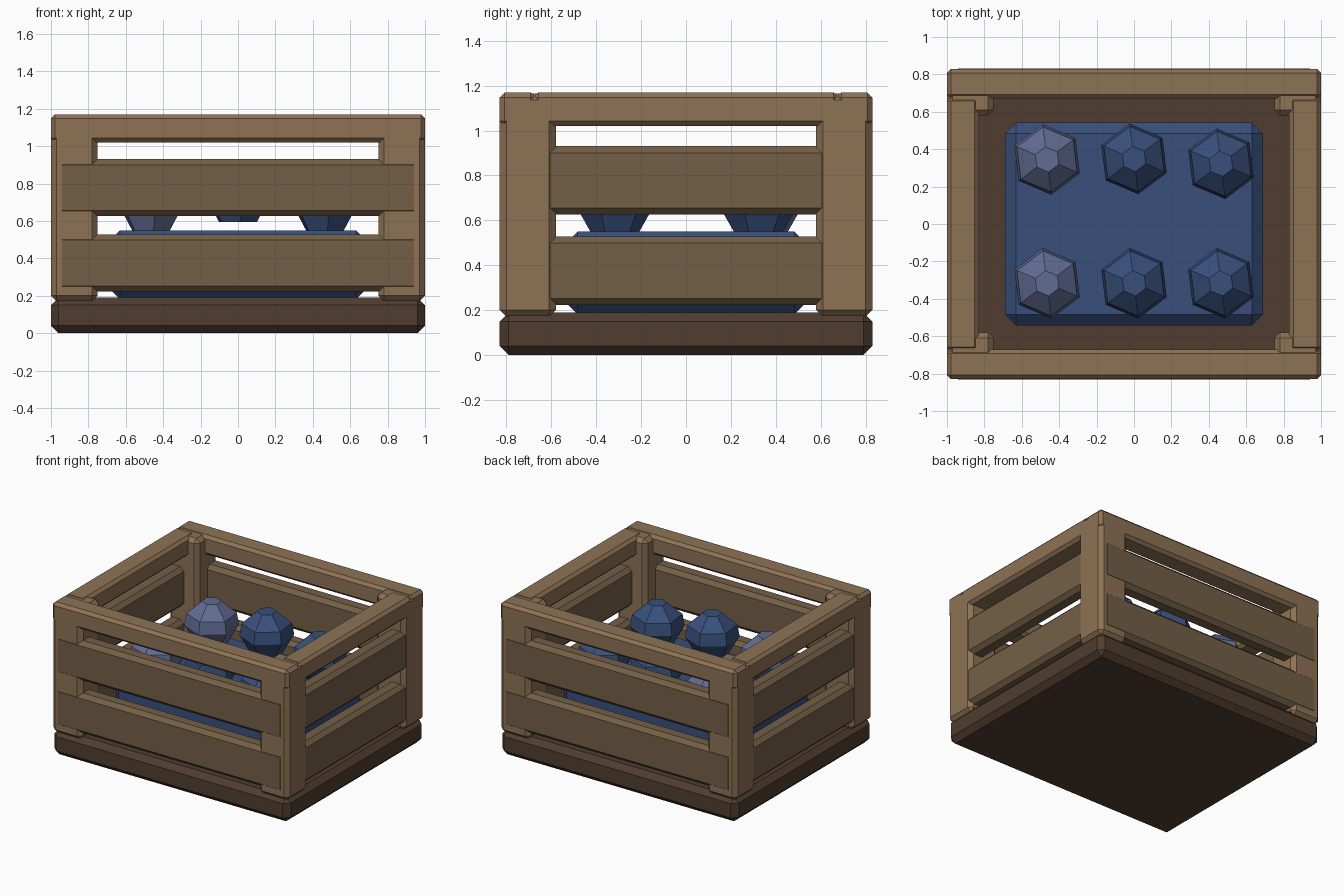
import bpy, bmesh, math

if "Cube" in bpy.data.objects:
    bpy.data.objects.remove(bpy.data.objects["Cube"])


def material(name, rgb):
    m = bpy.data.materials.new(name)
    m.diffuse_color = (*rgb, 1)
    m.use_nodes = True
    m.node_tree.nodes["Principled BSDF"].inputs["Base Color"].default_value = m.diffuse_color
    return m


frame_wood = material("frame_wood", (0.27, 0.17, 0.09))
slat_wood = material("slat_wood", (0.175, 0.115, 0.062))
base_wood = material("base_wood", (0.08, 0.046, 0.029))
blue = material("blue", (0.04, 0.08, 0.20))
grey_blue = material("grey_blue", (0.12, 0.15, 0.29))


def add_object(name, bm, mat):
    mesh = bpy.data.meshes.new(name)
    bm.to_mesh(mesh)
    bm.free()
    mesh.materials.append(mat)
    ob = bpy.data.objects.new(name, mesh)
    bpy.context.collection.objects.link(ob)
    return ob


def box(name, lo, hi, bevel, mat):
    """Chamfered box between two opposite corners."""
    bm = bmesh.new()
    bmesh.ops.create_cube(bm, size=1)
    for v in bm.verts:
        v.co = [lo[i] if v.co[i] < 0 else hi[i] for i in range(3)]
    bmesh.ops.bevel(bm, geom=bm.edges[:], offset=bevel, segments=1,
                    profile=0.5, affect='EDGES')
    return add_object(name, bm, mat)


def mirrored_box(name, sx, sy, x, y, z, bevel, mat):
    """Chamfered box from ranges, flipped by the signs sx and sy."""
    xs, ys = sorted(sx * v for v in x), sorted(sy * v for v in y)
    return box(name, (xs[0], ys[0], z[0]), (xs[1], ys[1], z[1]), bevel, mat)


def gem(name, x, y, z, mat):
    """Six-sided faceted lump from a stack of hexagon rings."""
    bm = bmesh.new()
    rings = []
    for r, h in [(0.11, -0.17), (0.19, -0.03), (0.175, 0.06), (0.068, 0.15)]:
        angles = [math.radians(37 + 60 * i) for i in range(6)]
        rings.append([bm.verts.new((r * math.cos(a), r * math.sin(a), h))
                      for a in angles])
    for a, b in zip(rings, rings[1:]):
        for i in range(6):
            j = (i + 1) % 6
            bm.faces.new((a[i], a[j], b[j], b[i]))
    bm.faces.new(rings[0][::-1])
    bm.faces.new(rings[-1])
    add_object(name, bm, mat).location = (x, y, z)


# Base slab
box("base", (-1, -0.83, 0), (1, 0.83, 0.19), 0.04, base_wood)

# Corner posts
for sx in (-1, 1):
    for sy in (-1, 1):
        mirrored_box("corner_post", sx, sy, (0.75, 1), (0.58, 0.83),
                     (0.17, 1.165), 0.03, frame_wood)

# Top rails and slats on all four sides
slat_heights = [(0.222, 0.528), (0.625, 0.93)]
for s in (-1, 1):
    mirrored_box("long_rail", 1, s, (-1, 1), (0.67, 0.83), (1.02, 1.17),
                 0.022, frame_wood)
    mirrored_box("short_rail", s, 1, (0.83, 1), (-0.68, 0.68), (1.02, 1.17),
                 0.022, frame_wood)
    for z in slat_heights:
        mirrored_box("long_slat", 1, s, (-0.97, 0.97), (0.70, 0.832), z,
                     0.03, slat_wood)
        mirrored_box("short_slat", s, 1, (0.865, 0.995), (-0.64, 0.64), z,
                     0.03, slat_wood)

# Blue block filling the bottom
box("filling", (-0.69, -0.543, 0.18), (0.69, 0.543, 0.55), 0.06, blue)

# Two rows of faceted lumps
for x, y_back, z, mat in [(-0.465, 0.345, 0.72, grey_blue),
                          (0, 0.348, 0.765, blue),
                          (0.465, 0.322, 0.72, blue)]:
    gem("lump_back", x, y_back, z, mat)
    gem("lump_front", x, -0.317, z, mat)
